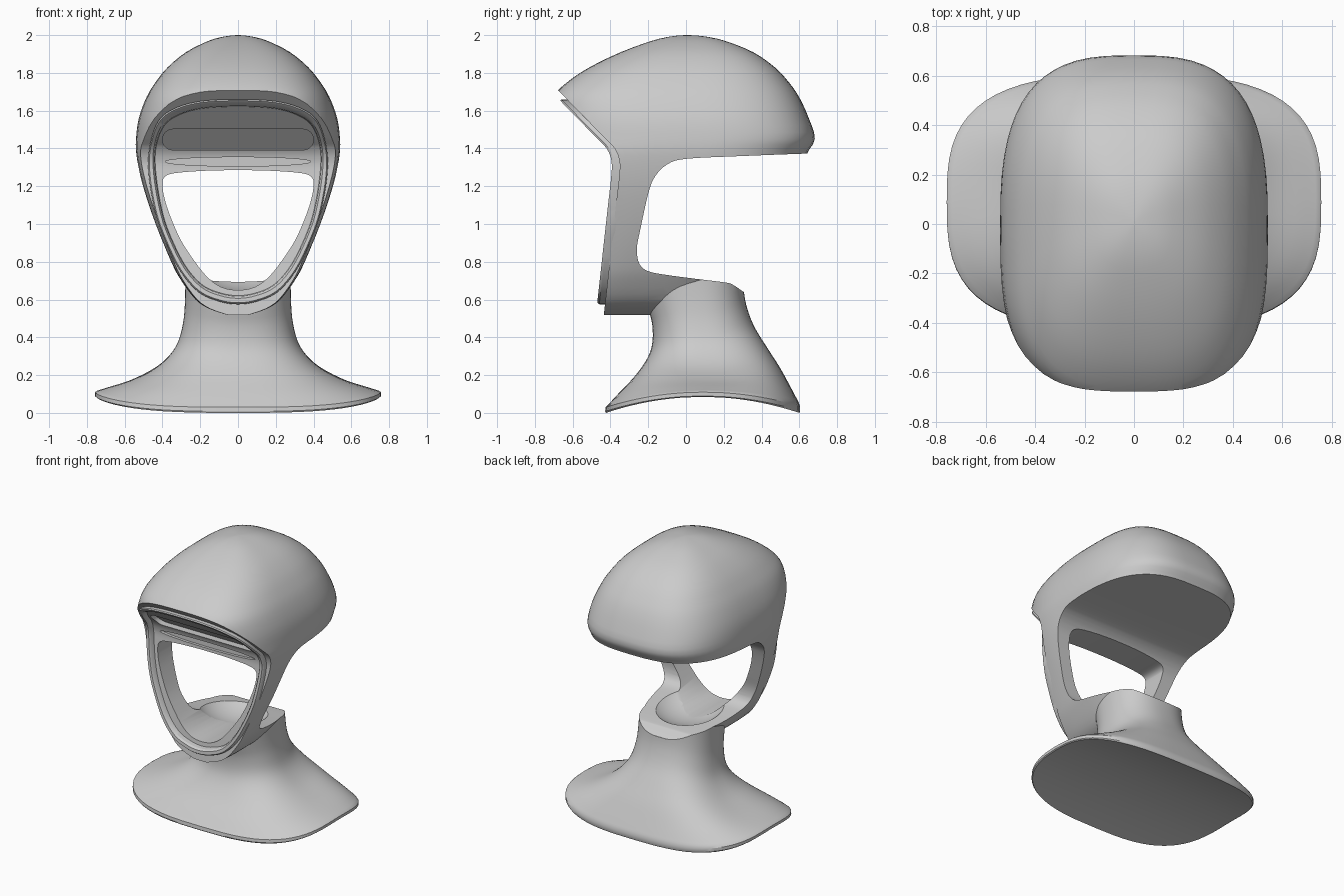
import bpy, bmesh, math
from mathutils import Matrix

if "Cube" in bpy.data.objects:
    bpy.data.objects.remove(bpy.data.objects["Cube"])


def spline(pts, steps=6):
    """Catmull-Rom resampling of an open list of tuples."""
    p = [pts[0]] + list(pts) + [pts[-1]]
    out = []
    for i in range(1, len(p) - 2):
        for s in range(steps):
            t = s / steps
            out.append(tuple(
                0.5 * (2 * b + (c - a) * t + (2 * a - 5 * b + 4 * c - d) * t * t
                       + (3 * b - a - 3 * c + d) * t ** 3)
                for a, b, c, d in zip(*p[i - 1:i + 3])))
    return out + [tuple(pts[-1])]


def mirrored(half, steps=6):
    """Closed outline from a right-hand half that starts and ends on x = 0."""
    half = [(-half[1][0], half[1][1])] + half + [(-half[-2][0], half[-2][1])]
    h = spline(half, steps)[steps:-steps]
    return h + [(-x, z) for x, z in h[-2:0:-1]]


def finish(name, bm):
    bmesh.ops.recalc_face_normals(bm, faces=bm.faces)
    me = bpy.data.meshes.new(name)
    bm.to_mesh(me)
    bm.free()
    ob = bpy.data.objects.new(name, me)
    bpy.context.collection.objects.link(ob)
    return ob


def skin(bm, loops, closed=False):
    vs = [[bm.verts.new(c) for c in l] for l in loops]
    pairs = list(zip(vs, vs[1:])) + ([(vs[-1], vs[0])] if closed else [])
    for a, b in pairs:
        for i in range(len(a)):
            j = (i + 1) % len(a)
            bm.faces.new((a[i], a[j], b[j], b[i]))
    return vs


def loft(name, rings, n=64):
    """Rings: half width, front y, back y, z at side / front / back, exponent."""
    loops = []
    for hx, yf, yb, zs, zf, zb, e in rings:
        loop = []
        for i in range(n):
            t = 2 * math.pi * i / n
            c, s = math.cos(t), math.sin(t)
            u = math.copysign(abs(c) ** (2 / e), c)
            v = math.copysign(abs(s) ** (2 / e), s) if abs(s) > 1e-9 else 0
            end = zb if v > 0 else zf
            loop.append((hx * u, (yf + yb) / 2 + (yb - yf) / 2 * v, zs + (end - zs) * v * v))
        loops.append(loop)
    bm = bmesh.new()
    vs = skin(bm, loops)
    for r in (vs[0], vs[-1]):  # caps made of strips across x
        for i in range(-n // 4, n // 4):
            q = [r[i % n], r[(i + 1) % n], r[(n // 2 - i - 1) % n], r[(n // 2 - i) % n]]
            bm.faces.new(list(dict.fromkeys(q)))
    return finish(name, bm)


def prism(name, loop_a, loop_b):
    bm = bmesh.new()
    a, b = skin(bm, [loop_a, loop_b])
    bm.faces.new(a)
    bm.faces.new(b)
    return finish(name, bm)


def side_prism(name, yz):
    return prism(name, [(-1, y, z) for y, z in yz], [(1, y, z) for y, z in yz])


def front_prism(name, xz, back):
    return prism(name, [(x, -1, z) for x, z in xz], [(x, back(z), z) for x, z in xz])


def combine(ob, other, op):
    other.hide_render = True
    m = ob.modifiers.new(op, 'BOOLEAN')
    m.object, m.operation, m.solver = other, op, 'EXACT'
    bpy.context.view_layer.objects.active = ob
    bpy.ops.object.modifier_apply(modifier=m.name)
    bpy.data.objects.remove(other)


# Face plane seen from the side: y as a function of height
FACE = spline([(0.4, -0.448), (0.8, -0.404), (1.1, -0.371), (1.25, -0.354), (1.33, -0.352),
               (1.40, -0.378), (1.47, -0.445), (1.69, -0.66), (2.03, -0.99)])


def face_y(z):
    for (z0, y0), (z1, y1) in zip(FACE, FACE[1:]):
        if z <= z1:
            return y0 + (y1 - y0) * (z - z0) / (z1 - z0)
    return FACE[-1][1]


# Head: stacked rounded sections from chin to crown
sections = [  # z, half width, front y, back y
    (0.517, 0.05, -0.66, 0.15), (0.55, 0.15, -0.68, 0.22), (0.6, 0.225, -0.68, 0.25),
    (0.7, 0.30, -0.68, 0.27), (0.8, 0.355, -0.68, 0.38), (1.0, 0.44, -0.69, 0.55),
    (1.2, 0.505, -0.70, 0.60), (1.36, 0.537, -0.72, 0.635), (1.45, 0.54, -0.72, 0.682),
    (1.56, 0.525, -0.72, 0.65), (1.67, 0.485, -0.705, 0.60), (1.75, 0.437, -0.63, 0.545),
    (1.83, 0.372, -0.51, 0.47), (1.91, 0.275, -0.345, 0.355), (1.97, 0.155, -0.18, 0.205),
    (1.993, 0.07, -0.08, 0.10), (2.0, 0.005, -0.005, 0.015)]
head = loft("helmet_head", [(hx, yf, yb, z, z, z, 2.9) for z, hx, yf, yb in spline(sections, 3)])
combine(head, side_prism("face_cut", [(y, z) for z, y in FACE] + [(-1.2, 2.03), (-1.2, 0.4)]),
        'DIFFERENCE')

# Neck flaring into the arched shoulder collar
collar = [(0.75, -0.424, 0.60, 0.085, 0.0, 0.0, 3), (0.757, -0.428, 0.604, 0.09, 0.008, 0.01, 3),
          (0.757, -0.425, 0.604, 0.11, 0.03, 0.035, 3)]
flare = [(0.745, -0.415, 0.597, 0.118, 0.04, 0.055, 3), (0.68, -0.36, 0.56, 0.138, 0.10, 0.125, 2.9),
         (0.55, -0.275, 0.50, 0.18, 0.19, 0.235, 2.7), (0.42, -0.21, 0.43, 0.25, 0.28, 0.345, 2.5),
         (0.33, -0.18, 0.365, 0.35, 0.36, 0.45, 2.4), (0.292, -0.178, 0.325, 0.47, 0.46, 0.55, 2.4),
         (0.28, -0.20, 0.306, 0.61, 0.56, 0.65, 2.4), (0.28, -0.25, 0.30, 0.80, 0.80, 0.80, 2.4)]
combine(head, loft("neck", collar + spline(flare, 4)), 'UNION')

# Open gap between the dome and the neck
gap = spline([(0.64, 1.373), (0.3, 1.36), (0.0, 1.345), (-0.1, 1.315), (-0.165, 1.25), (-0.2, 1.16),
              (-0.24, 0.98), (-0.26, 0.87), (-0.247, 0.79), (-0.2, 0.75), (-0.1, 0.73),
              (0.05, 0.71), (0.21, 0.69), (0.25, 0.677), (0.305, 0.64)], 4)
combine(head, side_prism("gap_cut", [(1, 1.385)] + gap + [(1, 0.64)]), 'DIFFERENCE')

# Face opening and the dish behind the chin
opening = mirrored([(0, 0.65), (0.09, 0.667), (0.165, 0.722), (0.235, 0.81), (0.30, 0.91),
                    (0.35, 1.02), (0.385, 1.12), (0.40, 1.205), (0.388, 1.25), (0.33, 1.27),
                    (0.17, 1.282), (0, 1.285)], 4)
combine(head, front_prism("opening_cut", opening, lambda z: 0.05), 'DIFFERENCE')
bm = bmesh.new()
bmesh.ops.create_uvsphere(bm, u_segments=48, v_segments=24, radius=1,
                          matrix=Matrix.Translation((0, -0.01, 0.85)) @ Matrix.Diagonal((0.29, 0.30, 0.205, 1)))
combine(head, finish("dish_cut", bm), 'DIFFERENCE')

# Long slot under the brow and thin lens-shaped groove below it
slot = []
for cx, a0 in ((0.345, -90), (-0.345, 90)):
    for k in range(13):
        a = math.radians(a0 + 15 * k)
        slot.append((cx + 0.055 * math.cos(a), 1.447 + 0.055 * math.sin(a)))
combine(head, front_prism("slot_cut", slot, lambda z: -0.32 - 0.97 * (z - 1.39)), 'DIFFERENCE')
lens = [(0.385 * math.cos(math.tau * k / 48), 1.33 + 0.024 * math.sin(math.tau * k / 48)) for k in range(48)]
combine(head, front_prism("lens_cut", lens, lambda z: -0.33), 'DIFFERENCE')

# Raised visor rim following the bent face plane
outer = mirrored([(0, 1.66), (0.2, 1.65), (0.34, 1.61), (0.425, 1.54), (0.47, 1.4), (0.472, 1.25),
                  (0.435, 1.05), (0.38, 0.9), (0.305, 0.75), (0.21, 0.64), (0.1, 0.59), (0, 0.575)])
inner = mirrored([(0, 1.625), (0.19, 1.615), (0.315, 1.58), (0.395, 1.52), (0.438, 1.4), (0.436, 1.25),
                  (0.40, 1.05), (0.345, 0.9), (0.273, 0.765), (0.187, 0.672), (0.09, 0.63), (0, 0.617)])
loops = []
for mix, off in ((0, 0.015), (0, -0.03), (0.2, -0.042), (0.75, -0.042), (1, -0.03), (1.15, 0.015)):
    loops.append([(a + (c - a) * mix, face_y(b + (d - b) * mix) + off, b + (d - b) * mix)
                  for (a, b), (c, d) in zip(outer, inner)])
bm = bmesh.new()
skin(bm, loops, closed=True)
rim = finish("visor_rim", bm)

# Smooth shading with crisp edges
for ob in (head, rim):
    bpy.ops.object.select_all(action='DESELECT')
    ob.select_set(True)
    bpy.context.view_layer.objects.active = ob
    bpy.ops.object.shade_smooth_by_angle(angle=math.radians(30))
